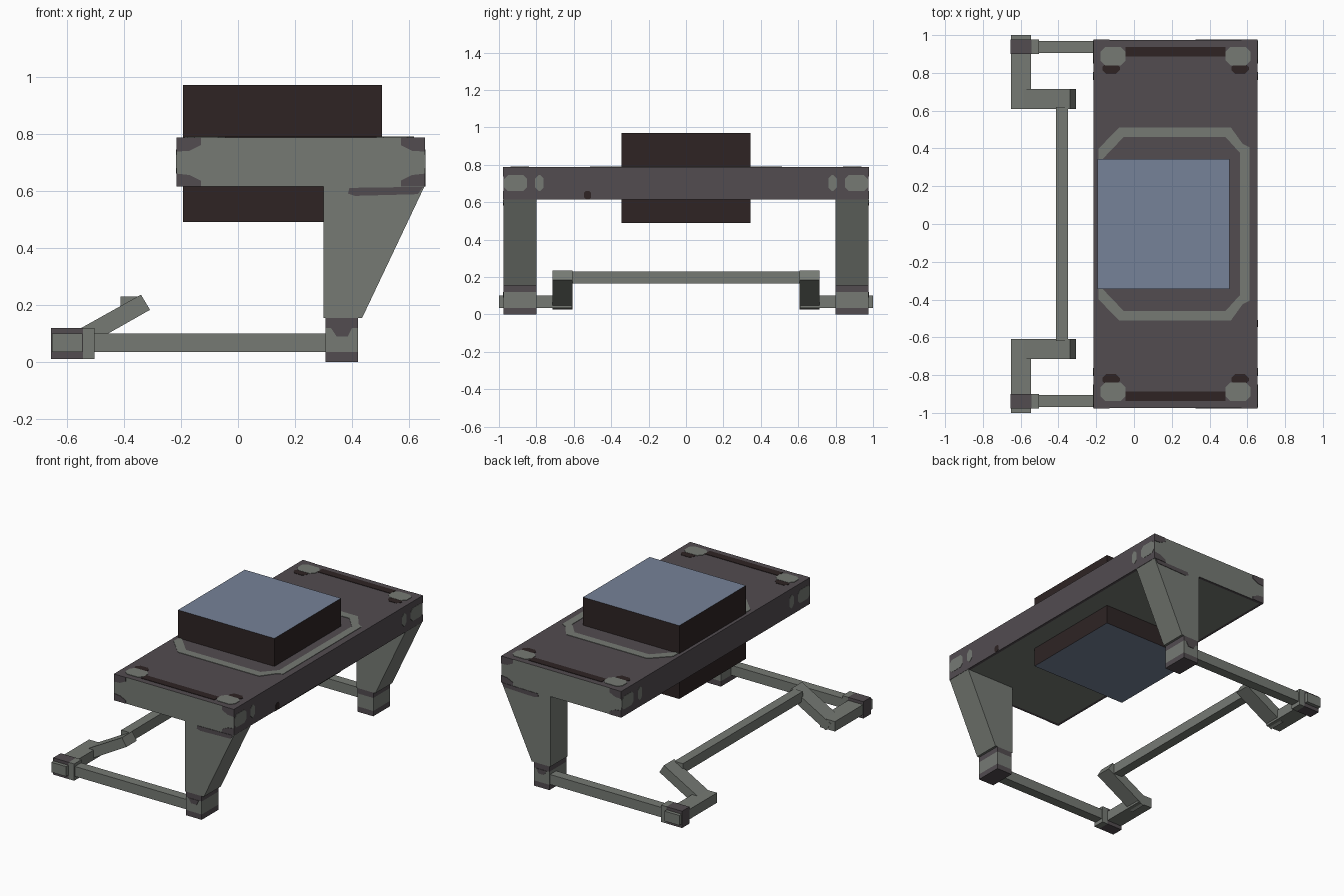
import bpy, bmesh

if "Cube" in bpy.data.objects:
    bpy.data.objects.remove(bpy.data.objects["Cube"])

def material(name, srgb):
    m = bpy.data.materials.new(name)
    lin = [((c / 255 + 0.055) / 1.055) ** 2.4 for c in srgb]
    m.diffuse_color = (*lin, 1)
    m.use_nodes = True
    m.node_tree.nodes["Principled BSDF"].inputs["Base Color"].default_value = m.diffuse_color
    return m

GREY = material("grey_metal", (118, 122, 116))
PLUM = material("dark_plum_grey", (82, 76, 80))
BROWN = material("dark_brown", (46, 36, 36))
BLUE = material("slate_blue", (118, 130, 152))

def prism(name, pts, axis, lo, hi, *mats):
    """Extrude a 2D outline along an axis: x -> (y,z), y -> (x,z), z -> (x,y)."""
    place = {"x": lambda a, b, c: (c, a, b),
             "y": lambda a, b, c: (a, c, b),
             "z": lambda a, b, c: (a, b, c)}[axis]
    bm = bmesh.new()
    face = bm.faces.new([bm.verts.new(place(a, b, lo)) for a, b in pts])
    new = bmesh.ops.extrude_face_region(bm, geom=[face])["geom"]
    step = place(0, 0, hi - lo)
    bmesh.ops.translate(bm, vec=step, verts=[v for v in new if isinstance(v, bmesh.types.BMVert)])
    bmesh.ops.recalc_face_normals(bm, faces=bm.faces)
    me = bpy.data.meshes.new(name)
    bm.to_mesh(me)
    bm.free()
    for m in mats:
        me.materials.append(m)
    ob = bpy.data.objects.new(name, me)
    bpy.context.collection.objects.link(ob)
    return ob

def rect(a0, a1, b0, b1):
    return [(a0, b0), (a1, b0), (a1, b1), (a0, b1)]

def octagon(a0, a1, b0, b1, c):
    return [(a0 + c, b0), (a1 - c, b0), (a1, b0 + c), (a1, b1 - c),
            (a1 - c, b1), (a0 + c, b1), (a0, b1 - c), (a0, b0 + c)]

def box(name, x0, x1, y0, y1, z0, z1, *mats):
    return prism(name, rect(x0, x1, y0, y1), "z", z0, z1, *mats)

def span(s, a, b):
    return sorted((s * a, s * b))

X0, X1, YE, Z0, Z1 = -0.215, 0.655, 0.975, 0.615, 0.787
XM = (X0 + X1) / 2
T = 0.003

# Deck: plum sides and top, grey ends, grey panel inset underneath
deck = box("deck", X0, X1, -YE, YE, Z0, Z1, PLUM, GREY)
bm = bmesh.new()
bm.from_mesh(deck.data)
bm.normal_update()
under = [f for f in bm.faces if f.normal.z < -0.9]
bmesh.ops.inset_region(bm, faces=under, thickness=0.025)
for f in bm.faces:
    f.material_index = int(abs(f.normal.y) > 0.9 or f in under)
bm.to_mesh(deck.data)
bm.free()

# Central block: brown sides, blue top and bottom
block = box("central_block", -0.193, 0.505, -0.345, 0.345, 0.49, 0.97, BROWN, BLUE)
for p in block.data.polygons:
    p.material_index = int(abs(p.normal.z) > 0.9)

# Grey border line around the block (half outline, mirrored)
border = [(-0.187, 0.345), (-0.187, 0.40), (-0.077, 0.512), (0.512, 0.512),
          (0.575, 0.425), (0.612, 0.406), (0.612, 0), (0.562, 0),
          (0.562, 0.375), (0.485, 0.46), (-0.055, 0.46), (-0.165, 0.345)]

for s, side in ((-1, "front"), (1, "back")):
    prism(side + "_border_line", [(x, s * y) for x, y in border], "z", Z1, Z1 + T, GREY)
    # Slots and corner pads painted on the deck
    box(side + "_slot", -0.045, 0.485, *span(s, 0.887, 0.937), Z1, Z1 + T, BROWN)
    for m, end in ((-1, "left"), (1, "right")):
        tag = f"{side}_{end}_"
        x0, x1 = sorted((XM + m * 0.265, XM + m * 0.397))
        prism(tag + "pad", octagon(x0, x1, *span(s, 0.84, 0.937), 0.025), "z", Z1, Z1 + T, GREY)
        x0, x1 = sorted((XM + m * 0.295, XM + m * 0.388))
        prism(tag + "pad_mark", octagon(x0, x1, *span(s, 0.795, 0.85), 0.02), "z",
              Z1, Z1 + T - 0.001, BROWN)
        # Oval marks on the long sides
        xs = sorted((XM + m * 0.435, XM + m * 0.4365))
        prism(tag + "large_oval", octagon(*span(s, 0.85, 0.972), 0.66, 0.745, 0.02), "x", *xs, GREY)
        prism(tag + "small_oval", octagon(*span(s, 0.762, 0.806), 0.66, 0.745, 0.018), "x", *xs, GREY)
        # Plum corners on the grey ends
        ax, bx = XM + m * 0.435, XM + m * 0.35
        cx = XM + m * 0.39
        ys = span(s, YE, YE + T)
        prism(tag + "upper_corner", [(ax, Z1), (bx, Z1), (bx, 0.76), (cx, 0.74), (ax, 0.737)], "y", *ys, PLUM)
        prism(tag + "lower_corner", [(ax, Z0), (bx, Z0), (bx, 0.635), (cx, 0.655), (ax, 0.66)], "y", *ys, PLUM)

    # Tapered leg with a plum patch at the top
    ly = span(s, 0.80, YE)
    prism(side + "_leg", [(0.30, Z0), (0.653, Z0), (0.435, 0.155), (0.30, 0.155)], "y", *ly, GREY)
    prism(side + "_leg_patch", [(0.39, 0.61), (0.60, 0.613), (0.648, 0.613), (0.63, 0.588), (0.41, 0.582),
                                (0.385, 0.59)], "y", *span(s, YE, YE + T), PLUM)
    # Foot in bands
    for part, z0, z1, mat in (("sole", 0, 0.035, PLUM), ("foot", 0.035, 0.12, GREY), ("ankle", 0.12, 0.155, PLUM)):
        box(f"{side}_{part}", 0.307, 0.42, *ly, z0, z1, mat)
    prism(side + "_foot_notch", [(0.325, 0.12), (0.40, 0.12), (0.385, 0.09), (0.345, 0.09)], "y",
          *span(s, YE, YE + T), PLUM)

    # Lower rail, joint collar and cranked arm
    box(side + "_rail", -0.505, 0.307, *span(s, 0.905, 0.968), 0.035, 0.10, GREY)
    box(side + "_collar_outer", -0.655, -0.543, *span(s, 0.90, 0.977), 0.01, 0.12, PLUM)
    box(side + "_collar_inner", -0.543, -0.503, *span(s, 0.90, 0.977), 0.01, 0.12, GREY)
    box(side + "_side_arm", -0.652, -0.545, *span(s, 0.61, 1.0), 0.035, 0.10, GREY)
    prism(side + "_sloped_arm", [(-0.625, 0.077), (-0.34, 0.236), (-0.308, 0.183), (-0.585, 0.026)],
          "y", *span(s, 0.608, 0.715), GREY)

# Small brown spot on the right side
prism("side_spot", octagon(-0.545, -0.508, Z0, 0.66, 0.01), "x", X1, X1 + 0.0015, BROWN)

# Cross bar between the sloped arms
box("cross_bar", -0.412, -0.35, -0.62, 0.62, 0.165, 0.23, GREY)
